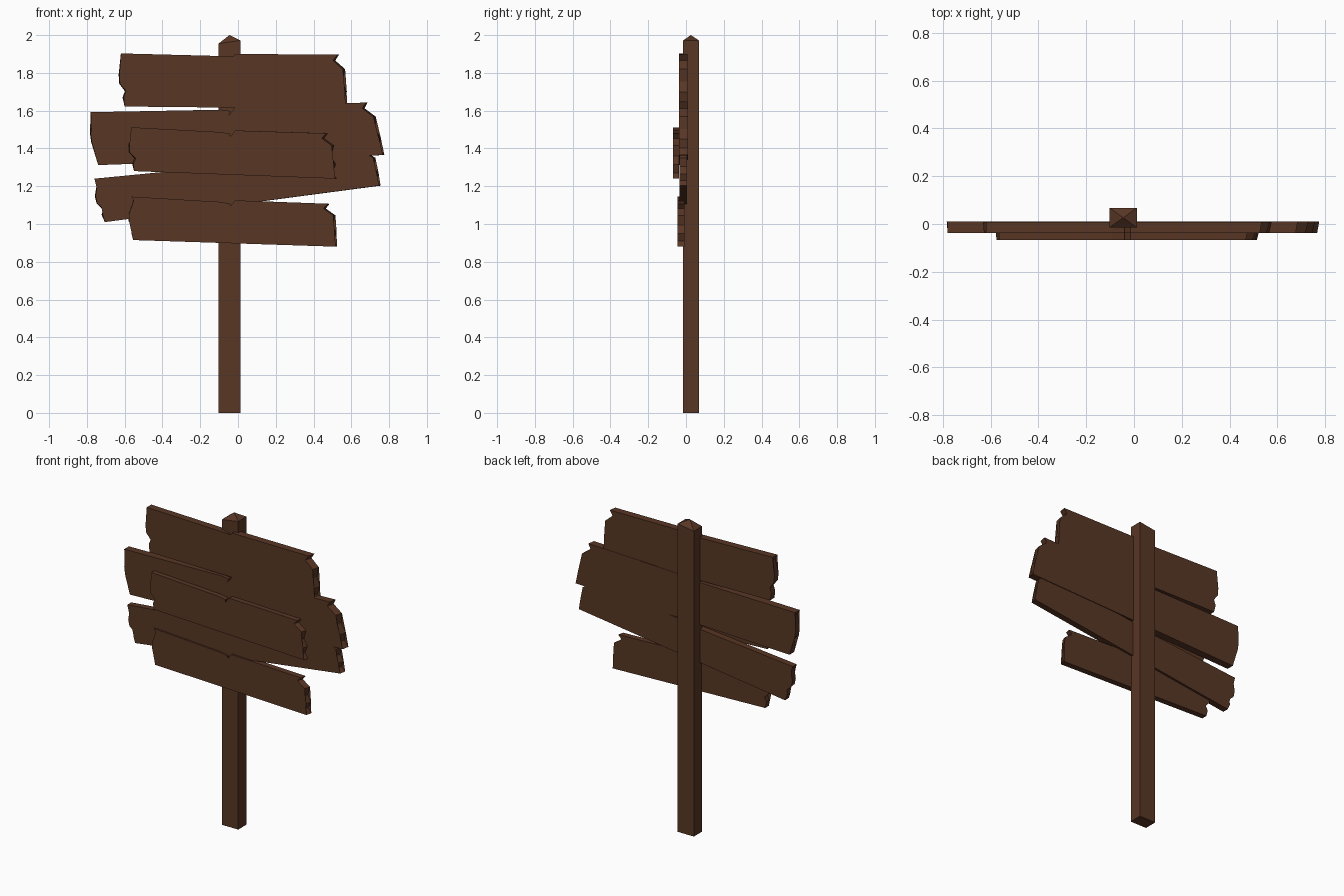
import bpy, bmesh
from mathutils import Vector

cube = bpy.data.objects.get("Cube")
if cube:
    bpy.data.objects.remove(cube, do_unlink=True)

wood = bpy.data.materials.new("dark_brown_wood")
wood.use_nodes = True
BROWN = (0.098, 0.037, 0.018, 1)
wood.diffuse_color = BROWN
wood.node_tree.nodes["Principled BSDF"].inputs["Base Color"].default_value = BROWN


def finish(name, bm):
    bmesh.ops.recalc_face_normals(bm, faces=bm.faces)
    mesh = bpy.data.meshes.new(name)
    bm.to_mesh(mesh)
    bm.free()
    mesh.materials.append(wood)
    obj = bpy.data.objects.new(name, mesh)
    bpy.context.collection.objects.link(obj)


def bridge(bm, a, b):
    for i in range(len(a)):
        j = (i + 1) % len(a)
        bm.faces.new((a[i], a[j], b[j], b[i]))


# Square post with a slightly uneven pointed top
bm = bmesh.new()
corners = [(-0.103, -0.015), (0.012, -0.015), (0.012, 0.068), (-0.103, 0.068)]
base = [bm.verts.new((x, y, 0)) for x, y in corners]
rim = [bm.verts.new((x, y, 1.955 if x < 0 else 1.972)) for x, y in corners]
tip = bm.verts.new((-0.045, 0.026, 2.0))
bm.faces.new(base)
bridge(bm, base, rim)
for i in range(4):
    bm.faces.new((rim[i], rim[(i + 1) % 4], tip))
finish("post", bm)

# Broken plank ends: (position down the end, x offset, extra x offset on the front)
LEFT_END = [(0, 0, 0), (.1, .008, .004), (.4, -.02, .004), (.57, -.02, .003),
            (.71, .007, .006), (.83, -.008, .006), (1, 0, 0)]
RIGHT_END = [(0, 0, -.008), (.11, -.025, -.012), (.27, .02, -.012), (.5, -.005, -.006),
             (.69, .01, -.01), (.87, -.018, -.004), (1, 0, -.008)]
# Split in the top edge: (x, drop below the edge)
SPLIT = [(-.09, .011), (-.04, .019), (-.06, .042), (-.092, .077), (-.05, .045), (-.015, 0)]


def plank(name, ul, ur, lr, ll, front, back):
    ul, ur, lr, ll = map(Vector, (ul, ur, lr, ll))

    def outline(is_front):
        pts = []
        for t, dx, extra in reversed(LEFT_END):
            pts.append(ul.lerp(ll, t) + Vector((dx + extra * is_front, 0)))
        for x, drop in SPLIT:
            p = ul.lerp(ur, (x - ul.x) / (ur.x - ul.x))
            pts.append(p - Vector((0, drop)))
        for t, dx, extra in RIGHT_END:
            pts.append(ur.lerp(lr, t) + Vector((dx + extra * is_front, 0)))
        return pts

    bm = bmesh.new()
    f = [bm.verts.new((p.x, front, p.y)) for p in outline(1)]
    b = [bm.verts.new((p.x, back, p.y)) for p in outline(0)]
    bridge(bm, f, b)
    caps = [bm.faces.new(f), bm.faces.new(b)]
    bmesh.ops.triangulate(bm, faces=caps)
    finish(name, bm)


plank("top_plank", (-.62, 1.903), (.535, 1.897), (.58, 1.61), (-.6, 1.622), -.038, .008)
plank("upper_plank", (-.78, 1.592), (.685, 1.643), (.775, 1.365), (-.74, 1.312), -.037, .01)
plank("tilted_plank", (-.76, 1.24), (.69, 1.405), (.755, 1.203), (-.705, 1.01), -.034, .006)
plank("front_plank", (-.565, 1.512), (.475, 1.48), (.522, 1.24), (-.55, 1.28), -.068, -.036)
plank("bottom_plank", (-.565, 1.145), (.485, 1.107), (.525, .88), (-.555, .915), -.045, -.008)
